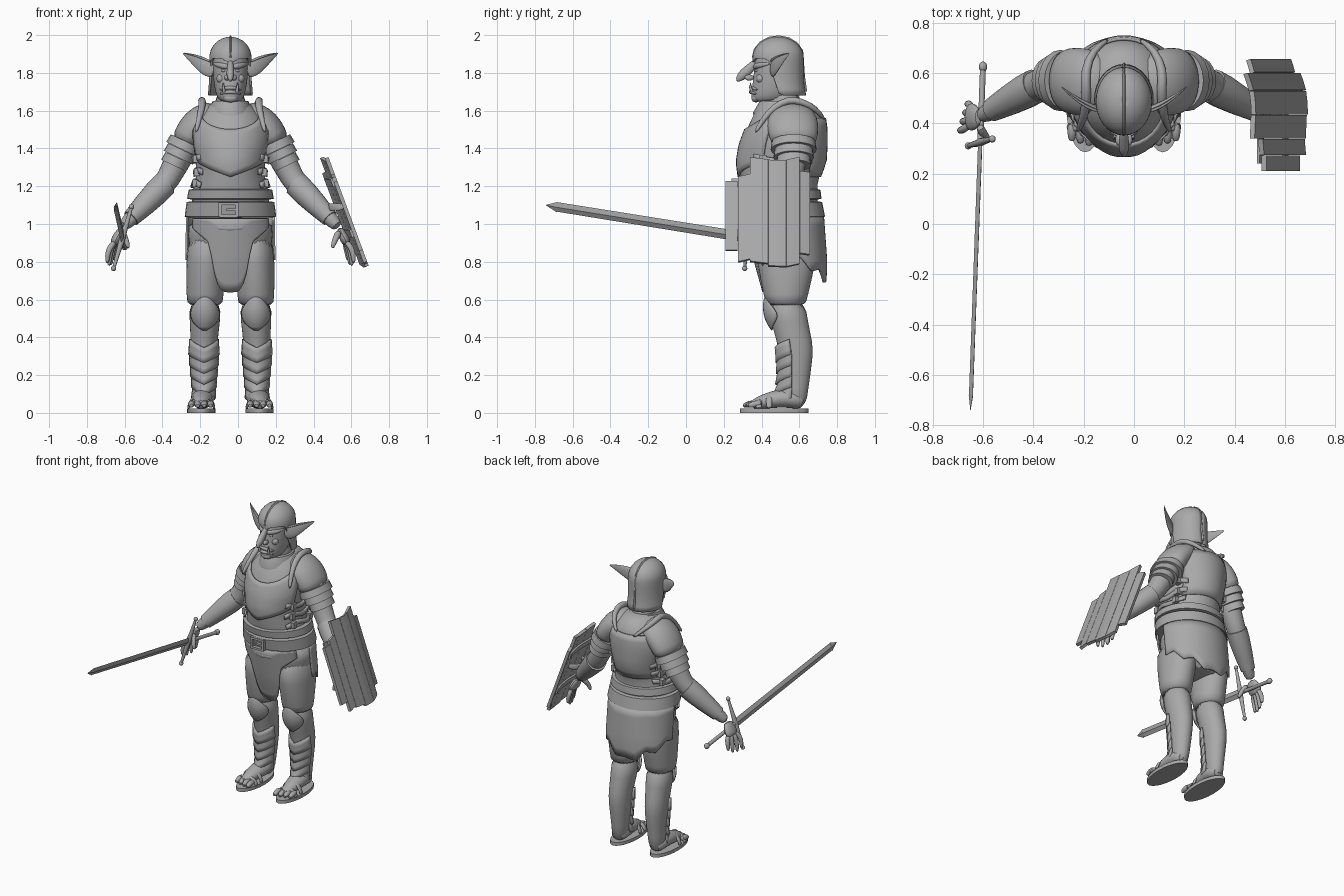
import bpy, bmesh, math
from mathutils import Vector

if bpy.data.objects.get("Cube"):
    bpy.data.objects.remove(bpy.data.objects["Cube"])
CENTRE = -.04  # body centre line
SIDE, FORWARD, UP = Vector((1, 0, 0)), Vector((0, 1, 0)), Vector((0, 0, 1))
COLOUR = (.4, .4, .4, 1)
grey = bpy.data.materials.new("stone_grey")
grey.use_nodes = True
grey.diffuse_color = COLOUR
grey.node_tree.nodes["Principled BSDF"].inputs["Base Color"].default_value = COLOUR


def add(name, verts, faces, mirror=False, rounded=False, thick=0, smooth=True, x=CENTRE):
    bm = bmesh.new()
    corners = [bm.verts.new(v) for v in verts]
    for face in faces:
        bm.faces.new([corners[i] for i in face])
    bmesh.ops.recalc_face_normals(bm, faces=bm.faces)
    mesh = bpy.data.meshes.new(name)
    bm.to_mesh(mesh)
    bm.free()
    mesh.materials.append(grey)
    ob = bpy.data.objects.new(name, mesh)
    ob.location.x = x
    bpy.context.collection.objects.link(ob)
    if thick:
        solid = ob.modifiers.new("thickness", "SOLIDIFY")
        solid.thickness, solid.offset = thick, 0
    if mirror:
        ob.modifiers.new("mirror", "MIRROR").use_mirror_merge = False
    if rounded:
        ob.modifiers.new("rounding", "SUBSURF")
    if smooth:
        bpy.ops.object.select_all(action="DESELECT")
        ob.select_set(True)
        bpy.context.view_layer.objects.active = ob
        bpy.ops.object.shade_smooth_by_angle(angle=.8)


def skin(name, rings, **options):
    """Join closed rings of equal size and cap both ends."""
    n, count = len(rings[0]), len(rings)
    faces = [(i * n + j, i * n + (j + 1) % n, (i + 1) * n + (j + 1) % n, (i + 1) * n + j)
             for i in range(count - 1) for j in range(n)]
    faces += [tuple(range(n)), tuple(range((count - 1) * n, count * n))]
    add(name, [v for ring in rings for v in ring], faces, **options)


def turn(n):
    return [math.tau * j / n for j in range(n)]


def tube(name, points, radii, up=FORWARD, flat=1, n=12, **options):
    """Sweep an ellipse; radii spread evenly along the path, flat thins it across up."""
    points = [Vector(p) for p in points]
    last, rings = len(points) - 1, []
    for i, p in enumerate(points):
        along = (points[min(i + 1, last)] - points[max(i - 1, 0)]).normalized()
        across = along.cross(up).normalized()
        spot = i / last * (len(radii) - 1)
        k = min(int(spot), len(radii) - 2)
        r = radii[k] + (radii[k + 1] - radii[k]) * (spot - k)
        rings.append([p + across.cross(along) * r * math.cos(q) + across * r * flat * math.sin(q) for q in turn(n)])
    skin(name, rings, **options)


def blob(name, centre, rx, ry, rz, **options):
    rings = []
    for i in range(1, 8):
        a = math.pi * i / 8
        rings.append([Vector(centre) + Vector((rx * math.sin(a) * math.cos(q), ry * math.sin(a) * math.sin(q), -rz * math.cos(a)))
                      for q in turn(12)])
    skin(name, rings, rounded=True, **options)


def body(rings):
    """Surface from (z, centre x, half width, front y, back y); angle 0 faces front."""
    def at(angle, z, out=0):
        i = 0
        while i < len(rings) - 2 and z > rings[i + 1][0]:
            i += 1
        low, high = rings[i], rings[i + 1]
        t = max(0, min(1, (z - low[0]) / (high[0] - low[0])))
        x, half, front, back = [a + (b - a) * t for a, b in zip(low[1:], high[1:])]
        return Vector((x + (half + out) * math.sin(angle), (front + back) / 2 - ((back - front) / 2 + out) * math.cos(angle), z))
    return at


def loft(name, rings, rounded=True, **options):
    surface = body(rings)
    skin(name, [[surface(q, ring[0]) for q in turn(24)] for ring in rings], rounded=rounded, **options)
    return surface


def patch(name, shape, nu=12, nv=6, thick=.012, **options):
    """Thin sheet from shape(a, b) with a and b running from 0 to 1."""
    verts = [shape(i / nu, j / nv) for j in range(nv + 1) for i in range(nu + 1)]
    w = nu + 1
    faces = [(j * w + i, j * w + i + 1, (j + 1) * w + i + 1, (j + 1) * w + i) for j in range(nv) for i in range(nu)]
    add(name, verts, faces, thick=thick, **options)


def box(name, centre, sx, sy, sz, **options):
    corners = ((-1, -1), (1, -1), (1, 1), (-1, 1))
    skin(name, [[Vector(centre) + Vector((a * sx, b * sy, h * sz)) for a, b in corners] for h in (-1, 1)], smooth=False, **options)


def mix(start, end, t):
    return start + (end - start) * t


# Torso armour
torso = loft("torso", [(1.02, 0, .225, .33, .72), (1.17, 0, .205, .3, .69), (1.25, 0, .18, .285, .705), (1.33, 0, .185, .275, .735),
                       (1.42, 0, .205, .29, .74), (1.5, 0, .21, .32, .74), (1.57, 0, .18, .35, .73), (1.62, 0, .125, .385, .7), (1.66, 0, .08, .42, .64)])
patch("breastplate", lambda a, b: torso((a - .5) * 2.3, mix(1.25 + .16 * abs(a - .5), 1.59 - .09 * math.sin(a * math.pi), b), .006), nu=16, nv=8)
patch("back_plate", lambda a, b: torso(math.pi + (a - .5) * 2, mix(1.25, 1.56, b), .004), nu=14, nv=7)
for z in (1.2, 1.26, 1.33):
    patch("side_strap", lambda a, b: torso(.9 + 1.4 * a, z + .03 * b + .01 * math.sin(9 * a + 20 * z), .01), nv=1, mirror=True)
    for angle in (1.15, 2):
        box("side_buckle", torso(angle, z + .015, .014), .014, .018, .02, mirror=True)
loft("collar", [(1.54, 0, .135, .36, .69), (1.59, 0, .12, .355, .67), (1.65, 0, .095, .39, .62)], rounded=False)
tube("shoulder_rib", [(.06, .735, 1.55), (.125, .69, 1.61), (.155, .61, 1.65), (.15, .54, 1.66), (.15, .47, 1.62), (.165, .41, 1.56), (.185, .365, 1.48)],
     [.01, .02, .02, .01], up=SIDE, rounded=True, mirror=True)

# Belts and buckle
for name, bottom, top in (("waist_roll", 1.13, 1.185), ("belt", 1.035, 1.12)):
    skin(name, [[torso(q, z, out) for q in turn(32)]
                for z, out in ((bottom, 0), (bottom + .004, .02), (top - .004, .02), (top, 0))])
for s in (-1, 1):
    box("buckle_side", (s * .045 - .01, .29, 1.075), .008, .012, .038)
    box("buckle_bar", (-.01, .29, 1.075 + s * .033), .045, .012, .007)
box("buckle_tongue", (.01, .29, 1.075), .03, .012, .006)

# Breeches, skirt and loincloth
loft("hips", [(.72, 0, .17, .41, .69), (.82, 0, .21, .375, .715), (.95, 0, .23, .345, .73), (1.04, 0, .225, .33, .72)])
loft("breeches_leg", [(.565, .135, .094, .425, .637), (.6, .135, .098, .415, .64), (.8, .13, .105, .375, .69), (.95, .12, .108, .36, .71)], mirror=True)
skirt = body([(.62, 0, .222, .42, .735), (.8, 0, .232, .37, .742), (1.04, 0, .23, .325, .725)])


def skirt_sheet(a, b):
    tatter = abs((a * 5 + .5) % 1 - .5) * .08
    return skirt(math.pi + (a - .5) * 3.2, mix(1.04, .66 + .3 * abs(a - .5) + tatter, b))


def apron(a, b):
    x = (a - .5) * .4
    low = min(.64 + .13 * (x / .09) ** 4, .8 + .9 * abs(x))
    return skirt(math.asin(x / .235), mix(1.03, low, b), .004)


patch("back_skirt", skirt_sheet, nu=40)
patch("loincloth", apron, nu=24, nv=8)
tube("cloth_fold", [skirt((a - 2) * .45, .975 + .01 * (a - 2) ** 2, .005) for a in range(5)], [.01, .022, .01], up=UP, flat=.8, rounded=True)

# Legs, knee guards and shin plates
leg = loft("lower_leg", [(.03, .145, .052, .51, .64), (.12, .14, .053, .515, .645), (.3, .14, .07, .495, .675),
                         (.38, .14, .072, .48, .67), (.48, .135, .08, .45, .645), (.6, .135, .09, .43, .635)], mirror=True)


def knee(a, b):
    oval = math.sin(math.pi * (.04 + .92 * b ** 1.2))
    return leg((a - .5) * 1.9 * oval, .62 - .18 * b, .006 + .02 * math.sin(math.pi * a) * math.sin(math.pi * b))


patch("knee_guard", knee, nu=10, nv=10, mirror=True)
for k in range(5):
    def plate(a, b):
        edge = abs(a - .5) * 2
        p = leg((a - .5) * 2.6, .345 - .058 * k - .08 * b + .045 * edge, .003 + .008 * b)
        return p - FORWARD * (1 - edge) * (.008 + .004 * k * k * b)
    patch("shin_plate", plate, nu=10, nv=3, mirror=True)

# Feet and sandals
tube("foot", [(.145, .63, .05), (.145, .57, .075), (.148, .5, .08), (.155, .41, .06), (.158, .34, .04)],
     [.035, .06, .045, .025], up=UP, flat=1.2, rounded=True, mirror=True)
loft("sole", [(0, .154, .075, .285, .648), (.023, .154, .075, .285, .648)], rounded=False, mirror=True)
for k in range(4):
    x, y = .105 + .034 * k, .3 + .009 * k
    tube("toe", [(x, y + .08, .05), (x, y + .03, .048), (x, y, .034)], [.02, .02, .012], up=UP, n=8, rounded=True, mirror=True)
for y, h in ((.385, .075), (.44, .1)):
    tube("foot_strap", [(.154 - .07 * math.cos(math.pi * k / 6), y, .02 + (h - .02) * math.sin(math.pi * k / 6)) for k in range(7)],
         [.016, .016], flat=.5, rounded=True, mirror=True)

# Arms, pauldrons and vambraces
shoulder, elbow, wrist = Vector((.26, .57, 1.38)), Vector((.33, .56, 1.23)), Vector((.575, .425, .98))
tube("arm", [(.17, .56, 1.55), shoulder, elbow, elbow.lerp(wrist, .25), elbow.lerp(wrist, .5), elbow.lerp(wrist, .8), wrist],
     [.09, .076, .064, .062, .056, .04, .034], rounded=True, mirror=True)
tube("pauldron", [(.06, .55, 1.595), (.12, .56, 1.57), (.18, .565, 1.525), (.22, .57, 1.465), (.243, .57, 1.42)],
     [.09, .132, .14, .132, .122], flat=.64, n=16, rounded=True, mirror=True)
for k in range(3):
    top, r = Vector((.232 + .024 * k, .57, 1.435 - .042 * k)), .116 - .014 * k
    tube("arm_band", [top, top + Vector((.02, 0, -.042))], [r, r * 1.05], flat=.8, n=20, mirror=True)
tube("vambrace", [elbow.lerp(wrist, t) for t in (.08, .25, .5, .8)], [.069, .069, .061, .047], n=14, mirror=True)
for k in range(3):
    base = elbow.lerp(wrist, .25 + .2 * k) + UP * .03
    tube("vambrace_spike", [base, base + Vector((-.01, .02, .05 - .01 * k))], [.028, .003], n=5, smooth=False, mirror=True)

# Hands
knuckles = Vector((.62, .425, .89))
tube("palm", [wrist.lerp(knuckles, t / 3) for t in range(4)], [.034, .05, .06, .05], flat=.45, rounded=True, mirror=True)
for k, length in enumerate((.095, .11, .105, .08)):
    x, y = .652 - .01 * k, .372 + .035 * k
    tube("finger", [(.608, .4 + .018 * k, .91), (x - .01, y, .875), (x, y, .875 - length / 2), (x, y, .885 - length)],
         [.017, .017, .015, .009], n=8, rounded=True, mirror=True)
tube("thumb", [(.575, .39, .96), (.56, .36, .93), (.545, .345, .895), (.54, .345, .87)], [.02, .018, .008], n=8, rounded=True, mirror=True)

# Head and face
loft("neck", [(1.58, 0, .09, .42, .63), (1.72, 0, .08, .42, .6)])
head = loft("head", [(1.645, 0, .045, .36, .5), (1.66, 0, .065, .345, .55), (1.7, 0, .084, .345, .58), (1.8, 0, .094, .36, .595),
                     (1.86, 0, .096, .36, .6), (1.91, 0, .09, .37, .595), (1.95, 0, .07, .4, .57)])
tube("nose", [(0, .375, 1.865), (0, .35, 1.835), (0, .318, 1.805), (0, .29, 1.78), (0, .268, 1.755)],
     [.014, .018, .022, .02, .006], up=SIDE, flat=1.3, rounded=True)
blob("nostril", (.02, .335, 1.775), .015, .026, .017, mirror=True)
tube("brow", [head(a, 1.83 + .015 * a, -.004) for a in (0, .4, .85, 1.3)], [.013, .018, .015, .006], up=UP, rounded=True, mirror=True)
blob("eye", head(.4, 1.812, -.003), .014, .009, .008, mirror=True)
blob("cheek", head(.7, 1.77, -.016), .028, .026, .026, mirror=True)
for name, z, out in (("upper_lip", 1.722, 0), ("lower_lip", 1.7, .004)):
    tube(name, [head(a * .38, z - .003 * a * a, out) for a in range(-2, 3)], [.005, .012, .005], up=UP, rounded=True)
tube("tusk", [(.034, .348, 1.7), (.038, .341, 1.725), (.038, .342, 1.75)], [.009, .007, .001], n=8, mirror=True)
blob("chin", (0, .37, 1.666), .04, .025, .024)
tube("ear", [(.08, .45, 1.805), (.115, .46, 1.82), (.15, .475, 1.845), (.19, .5, 1.87), (.225, .525, 1.89), (.252, .548, 1.905)],
     [.035, .046, .044, .031, .016, .004], up=UP, flat=.28, rounded=True, mirror=True)
tube("ear_rim", [(.1, .447, 1.858), (.15, .465, 1.88), (.2, .5, 1.895), (.25, .545, 1.906)], [.008, .003], up=UP, n=8, rounded=True, mirror=True)


# Helmet with neck guard and crest
def helmet(a, b):
    angle = (a - .5) * math.tau
    low = mix(1.85 + .06 * min(abs(angle), .45), 1.68, max(0, min(1, (abs(angle) - 1.15) / .45)))
    if b < .45:
        z = mix(low, 1.88, b / .45)
        spread = 1 + .9 * max(0, 1.76 - z)
    else:
        rise = (b - .45) / .55 * math.pi / 2
        z, spread = 1.88 + .105 * math.sin(rise), max(.01, math.cos(rise))
    return Vector((.106 * spread * math.sin(angle), .488 - .13 * spread * math.cos(angle) + .02 * max(0, 1.8 - z), z))


patch("helmet", helmet, nu=32, nv=14)
arc = [(0, .488 - .128 * math.cos(k * .4), 1.88 + .107 * math.sin(k * .4)) for k in range(8)]
tube("helmet_crest", arc + [(0, .618, 1.78), (0, .63, 1.7)], [.007, .007], up=SIDE, flat=1.7, n=8)

# Sword held in the right hand
tip, pommel, guard = Vector((-.65, -.742, 1.1)), Vector((-.6, .625, .88)), Vector((.28, .08, .96))
hilt, neck = pommel.lerp(tip, .22), pommel.lerp(tip, .955)
tube("sword_blade", [hilt, neck], [.028, .026], up=guard, flat=.32, n=4, smooth=False, x=0)
tube("sword_point", [neck, tip], [.029, .001], up=guard, flat=.32, n=4, smooth=False, x=0)
tube("sword_grip", [pommel, hilt], [.012, .012], up=guard, x=0)
blob("sword_pommel", pommel, .018, .022, .02, x=0)
tube("sword_guard", [hilt + guard * .085 * s for s in range(-2, 3)], [.008, .016, .008], x=0)
for s in (-1, 1):
    blob("guard_end", hilt + guard * .17 * s, .015, .015, .015, x=0)


# Plank shield on the left arm
def shield(y, z, inward=0):
    return Vector((.468 + (1.355 - z) * .37 - .9 * max(0, y - .43) ** 2 - inward, y, z))


edges = (.21, .275, .34, .435, .53, .6, .655)
tops = (1.225, 1.255, 1.345, 1.335, 1.345, 1.275)
bottoms = (.86, .805, .795, .775, .78, .84)
for k, (left, right, top, bottom) in enumerate(zip(edges, edges[1:], tops, bottoms)):
    tilt = .015 * math.sin(2 * k)
    patch("shield_plank", lambda a, b: shield(mix(left, right - .002, a), mix(top, bottom, b) + tilt * (a - .5)),
          nu=2, nv=4, thick=.02, smooth=False, x=0)
for z in (.93, 1.2):
    patch("shield_batten", lambda a, b: shield(.24 + .38 * a, z + .04 * b, .017), nv=1, smooth=False, x=0)
tube("shield_strap", [shield(.44 - .08 * math.cos(a), 1.09, .09 * math.sin(a)) for a in (0, .8, 1.6, 2.4, math.pi)], [.02, .02], up=UP, flat=.3, rounded=True, x=0)
